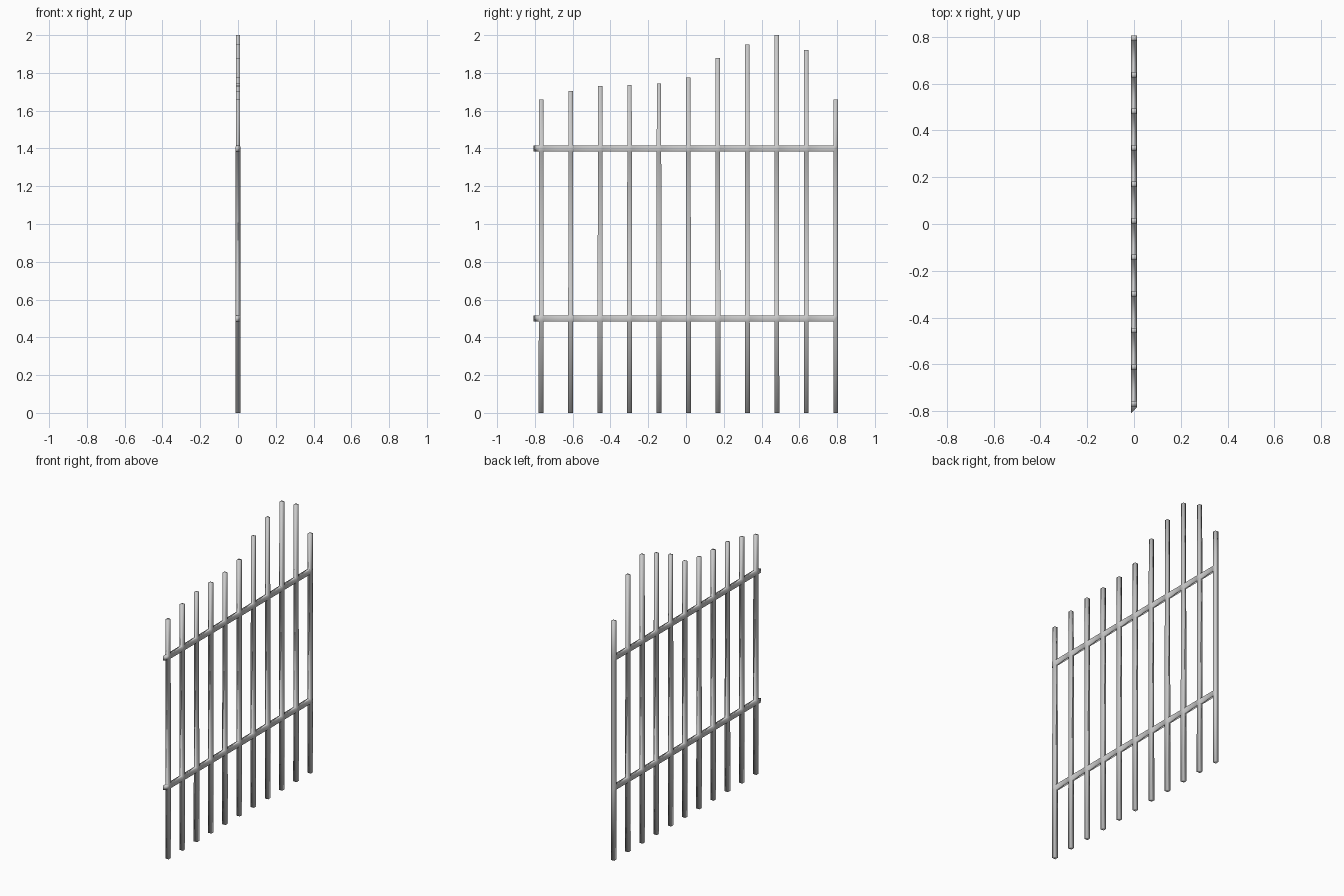
import bpy, bmesh

if "Cube" in bpy.data.objects:
    bpy.data.objects.remove(bpy.data.objects["Cube"])

HEIGHTS = [1.66, 1.705, 1.73, 1.735, 1.745, 1.775, 1.88, 1.95, 2.0, 1.92, 1.66]
LEVELS = [0, 0.485, 0.515, 1.385, 1.415]   # floor, then bottom and top of each rail
RAIL_STEPS = (1, 3)
CORNERS = [(-1, -1), (1, -1), (1, 1), (-1, 1)]

bm = bmesh.new()


def tube(a, b, sides=range(4)):
    """Join two matching four-point rings with side faces."""
    for i in sides:
        j = (i + 1) % 4
        bm.faces.new((a[i], a[j], b[j], b[i]))


def side(bar, step, edge):
    """Ring around one rail opening on the near (0) or far (2) side of a bar."""
    lo, hi = bar[step], bar[step + 1]
    left, right = (0, 1) if edge == 0 else (3, 2)
    return [lo[left], lo[right], hi[right], hi[left]]


# Upright bars, slightly tapered, with openings where the rails join
bars = []
for n, h in enumerate(HEIGHTS):
    y = -0.767 + 0.156 * n
    rings = []
    for z in LEVELS + [h]:
        r = 0.0128 - 0.00063 * z
        rings.append([bm.verts.new((u * r, y + v * r, z)) for u, v in CORNERS])
    bm.faces.new(rings[0][::-1])
    bm.faces.new(rings[-1])
    last = n == len(HEIGHTS) - 1
    for s in range(5):
        if s in RAIL_STEPS:
            tube(rings[s], rings[s + 1], (1, 2, 3) if last else (1, 3))
        else:
            tube(rings[s], rings[s + 1])
    bars.append(rings)

# Rails bridging from bar to bar, plus a diagonally cut stub at the near end
for s in RAIL_STEPS:
    for a, b in zip(bars, bars[1:]):
        tube(side(a, s, 2), side(b, s, 0))
    near = side(bars[0], s, 0)
    tip = [bm.verts.new((v.co.x, -0.807 if v.co.x < 0 else -0.783, v.co.z)) for v in near]
    tube(tip, near)
    bm.faces.new(tip)

bmesh.ops.recalc_face_normals(bm, faces=bm.faces)
for f in bm.faces:
    f.smooth = True
mesh = bpy.data.meshes.new("fence_panel")
bm.to_mesh(mesh)
bm.free()
fence = bpy.data.objects.new("fence_panel", mesh)
bpy.context.collection.objects.link(fence)
